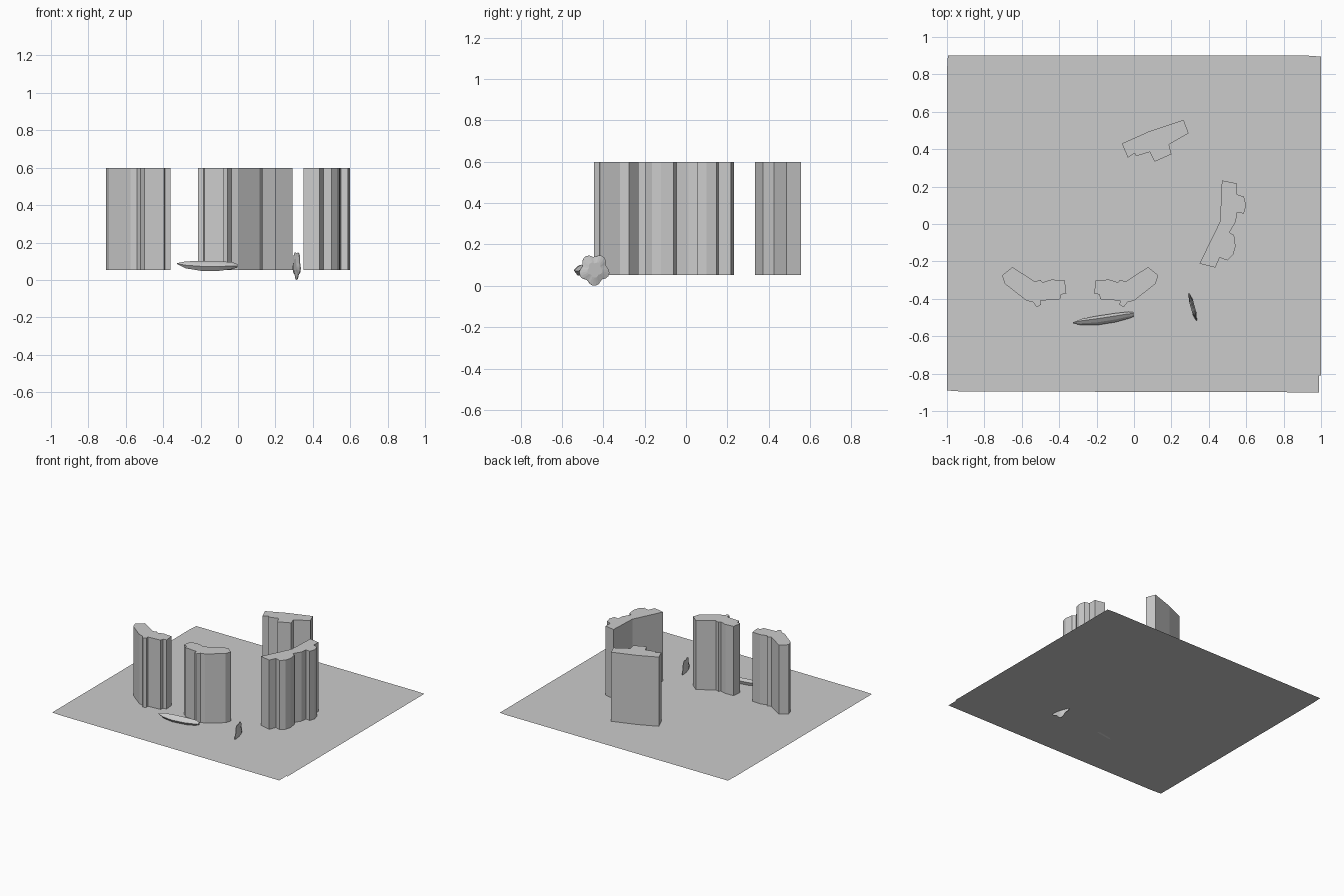
import bpy, bmesh, math
from mathutils import Vector

if "Cube" in bpy.data.objects:
    bpy.data.objects.remove(bpy.data.objects["Cube"])

FLOOR, TOP = 0.052, 0.598


def make(name, bm):
    bmesh.ops.recalc_face_normals(bm, faces=bm.faces)
    mesh = bpy.data.meshes.new(name)
    bm.to_mesh(mesh)
    bm.free()
    obj = bpy.data.objects.new(name, mesh)
    bpy.context.collection.objects.link(obj)
    return obj


def wall(name, outline):
    """Upright prism from a plan outline, open where it meets the floor."""
    bm = bmesh.new()
    low = [bm.verts.new((x, y, FLOOR)) for x, y in outline]
    high = [bm.verts.new((x, y, TOP)) for x, y in outline]
    n = len(outline)
    for i in range(n):
        j = (i + 1) % n
        bm.faces.new((low[i], low[j], high[j], high[i]))
    bm.faces.new(high)
    return make(name, bm)


# Flat floor sheet with slightly worn corners
bm = bmesh.new()
floor = [(-0.93, -0.895), (0.99, -0.9), (0.99, -0.81), (1, -0.81),
         (1, 0.895), (0.93, 0.9), (-0.995, 0.9), (-1, 0.82), (-1, -0.89)]
bm.faces.new([bm.verts.new((x, y, FLOOR)) for x, y in floor])
make("floor", bm)

# Ruined wall pieces
wall("back_wall", [(-0.065, 0.43), (0.08, 0.495), (0.265, 0.557), (0.292, 0.485),
                   (0.187, 0.425), (0.2, 0.373), (0.11, 0.333), (0.085, 0.385),
                   (0.012, 0.363), (0.003, 0.378), (-0.033, 0.355)])
wall("right_wall", [(0.47, 0.233), (0.55, 0.217), (0.55, 0.158), (0.587, 0.147),
                    (0.6, 0.10), (0.587, 0.056), (0.55, 0.062), (0.545, 0.013),
                    (0.51, -0.045), (0.535, -0.06), (0.543, -0.12), (0.53, -0.165),
                    (0.5, -0.195), (0.458, -0.18), (0.435, -0.233), (0.35, -0.212),
                    (0.46, 0.013)])
curved = [(-0.705, -0.275), (-0.65, -0.23), (-0.53, -0.308), (-0.5, -0.298),
          (-0.49, -0.312), (-0.44, -0.297), (-0.37, -0.302), (-0.362, -0.372),
          (-0.39, -0.377), (-0.395, -0.402), (-0.5, -0.41), (-0.498, -0.432),
          (-0.52, -0.445), (-0.54, -0.418), (-0.575, -0.41), (-0.69, -0.32)]
wall("left_wall", curved)
wall("middle_wall", [(-0.575 - x, y) for x, y in curved])

# Thin lobed disc standing upright, partly sunk through the floor
bm = bmesh.new()
along = Vector((-0.04, 0.145, 0)).normalized()
normal = Vector((0.145, 0.04, 0)).normalized()
centre = Vector((0.314, -0.444, 0.078))
N = 30
rings = []
for scale, depth in ((0.5, 0.011), (1, 0.002), (1, -0.002), (0.5, -0.011)):
    ring = []
    for i in range(N):
        a = 2 * math.pi * i / N
        r = scale * (0.058 + 0.02 * abs(math.cos(2.5 * (a - 0.96))))
        p = centre + along * r * math.cos(a) + Vector((0, 0, r * math.sin(a)))
        ring.append(bm.verts.new(p + normal * depth))
    rings.append(ring)
for a, b in zip(rings, rings[1:]):
    for i in range(N):
        j = (i + 1) % N
        bm.faces.new((a[i], a[j], b[j], b[i]))
bm.faces.new(rings[0])
bm.faces.new(rings[-1])
make("lobed_disc", bm)

# Faceted pointed shard lying on the floor: x, y min, y max, z min, z max
stations = [(-0.325, -0.532, -0.525, 0.085, 0.09), (-0.28, -0.541, -0.507, 0.062, 0.099),
            (-0.2, -0.541, -0.492, 0.049, 0.102), (-0.1, -0.525, -0.477, 0.049, 0.1),
            (-0.03, -0.506, -0.469, 0.058, 0.095), (-0.003, -0.496, -0.472, 0.066, 0.085)]
section = [(0, 0.45), (0.35, 0), (0.8, 0.1), (1, 0.6), (0.7, 1), (0.3, 0.75)]
bm = bmesh.new()
rings = [[bm.verts.new((x, y0 + (y1 - y0) * u, z0 + (z1 - z0) * v)) for u, v in section]
         for x, y0, y1, z0, z1 in stations]
for a, b in zip(rings, rings[1:]):
    for i in range(6):
        j = (i + 1) % 6
        bm.faces.new((a[i], a[j], b[j], b[i]))
bm.faces.new(rings[0])
bm.faces.new(rings[-1])
make("fallen_shard", bm)
